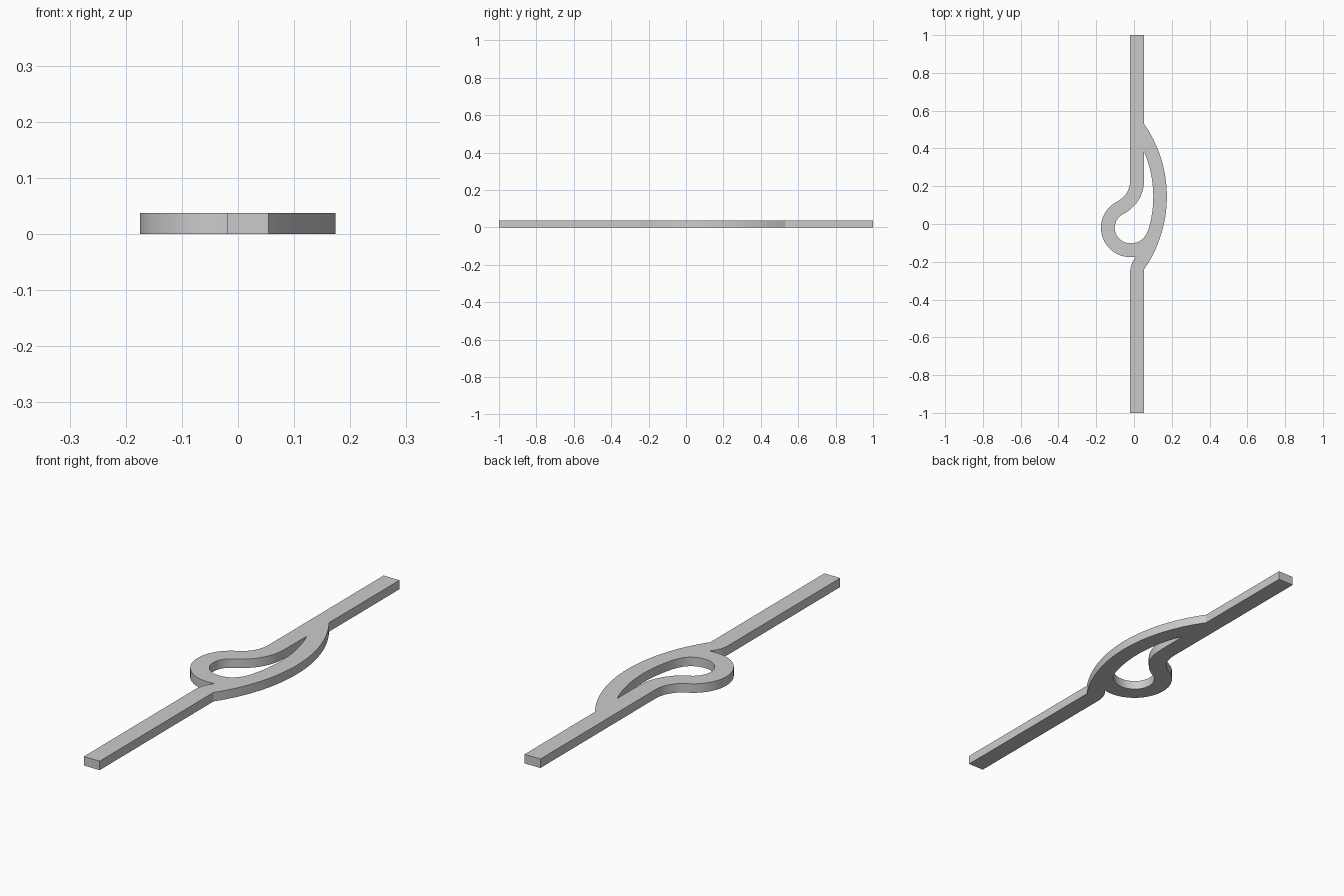
import bpy, bmesh
from math import radians, cos, sin
from mathutils import Vector

if "Cube" in bpy.data.objects:
    bpy.data.objects.remove(bpy.data.objects["Cube"])

THICK = 0.038
LEFT, RIGHT = -0.02, 0.054          # sides of the straight bar
BOW = (-0.503, 0.145)               # centre of the long bowed branch
BEND = (-0.144, 0.23)               # centre of the bend into the loop
LOOP = (-0.02, -0.02)               # centre of the round loop


def arc(centre, radius, start, end, steps=24):
    angles = [radians(start + (end - start) * i / steps) for i in range(steps + 1)]
    return [Vector((centre[0] + radius * cos(a), centre[1] + radius * sin(a), 0)) for a in angles]


def blend(a, control, b, steps=10):
    a, control, b = (Vector((*p[:2], 0)) for p in (a, control, b))
    ts = [i / steps for i in range(1, steps)]
    return [a * (1 - t) ** 2 + control * 2 * t * (1 - t) + b * t * t for t in ts]


def corner(x, y):
    return Vector((x, y, 0))


# Outer outline, counter-clockwise from the front end
loop_outer = arc(LOOP, 0.155, 116.4, 282.3, 40)
neck = corner(LEFT, -0.25)
outline = [corner(LEFT, -1), corner(RIGHT, -1)]
outline += arc(BOW, 0.677, -34.66, 34.66, 32)
outline += [corner(RIGHT, 1), corner(LEFT, 1)]
outline += arc(BEND, 0.124, 0, -63.6)[:-1] + loop_outer
outline += blend(loop_outer[-1], (-0.018, -0.205), neck) + [neck]

# Opening between the bowed branch and the loop
bow_inner = arc(BOW, 0.605, -15.8, 22.96, 28)
loop_inner = arc(LOOP, 0.082, 116.4, 270, 32)
opening = bow_inner + arc(BEND, 0.197, 0, -63.6)[:-1] + loop_inner
opening += blend(loop_inner[-1], (0.055, -0.103), bow_inner[0])

# Fill the flat profile and raise it into a plate
bm = bmesh.new()
edges = []
for path in (outline, opening):
    verts = [bm.verts.new(p) for p in path]
    edges += [bm.edges.new((v, verts[i - 1])) for i, v in enumerate(verts)]
bmesh.ops.triangle_fill(bm, edges=edges, use_beauty=True, normal=(0, 0, 1))
raised = bmesh.ops.extrude_face_region(bm, geom=bm.faces[:], use_keep_orig=True)
top = [v for v in raised["geom"] if isinstance(v, bmesh.types.BMVert)]
bmesh.ops.translate(bm, verts=top, vec=(0, 0, THICK))
bmesh.ops.recalc_face_normals(bm, faces=bm.faces[:])
mesh = bpy.data.meshes.new("looped_bar")
bm.to_mesh(mesh)
bm.free()

# Plain grey finish
grey = bpy.data.materials.new("light grey")
grey.use_nodes = True
colour = (0.6, 0.6, 0.6, 1)
grey.diffuse_color = colour
grey.node_tree.nodes["Principled BSDF"].inputs["Base Color"].default_value = colour
mesh.materials.append(grey)

bar = bpy.data.objects.new("looped_bar", mesh)
bpy.context.collection.objects.link(bar)
bpy.ops.object.select_all(action="DESELECT")
bar.select_set(True)
bpy.context.view_layer.objects.active = bar
bpy.ops.object.shade_smooth_by_angle(angle=radians(30))
